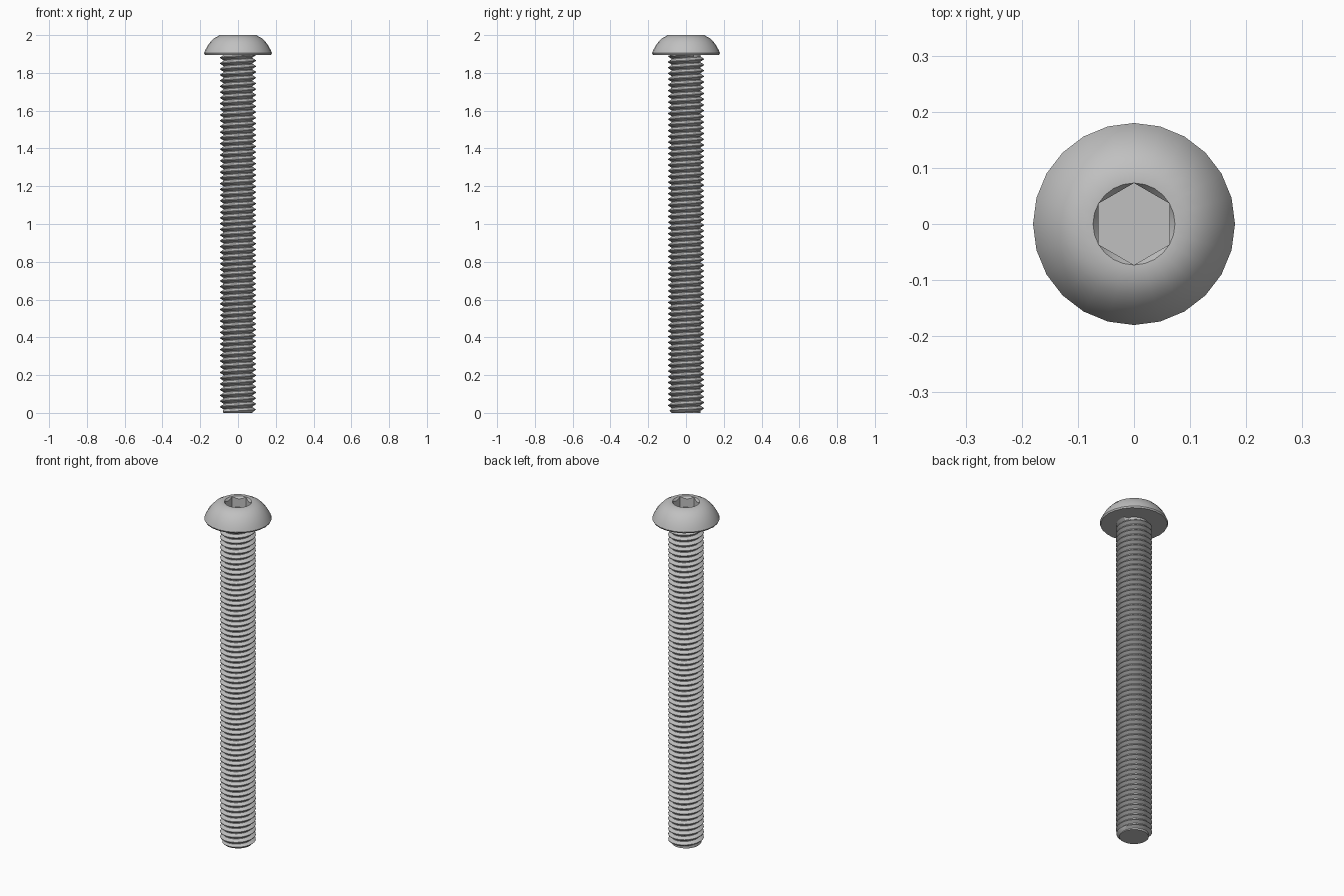
import bpy
import bmesh
from math import cos, sin, pi, radians

if "Cube" in bpy.data.objects:
    bpy.data.objects.remove(bpy.data.objects["Cube"], do_unlink=True)

SIDES = 24
HEAD_BASE = 1.896
MAJOR, MINOR, PITCH = 0.095, 0.077, 0.0303

steel = bpy.data.materials.new("steel grey")
steel.use_nodes = True
colour = (0.53, 0.53, 0.53, 1)
steel.diffuse_color = colour
steel.node_tree.nodes["Principled BSDF"].inputs["Base Color"].default_value = colour


def finish(bm, name, angle):
    """Weld, orient and shade a mesh, then place it in the scene."""
    bmesh.ops.remove_doubles(bm, verts=bm.verts[:], dist=0.0001)
    bmesh.ops.recalc_face_normals(bm, faces=bm.faces[:])
    mesh = bpy.data.meshes.new(name)
    bm.to_mesh(mesh)
    bm.free()
    mesh.materials.append(steel)
    obj = bpy.data.objects.new(name, mesh)
    bpy.context.collection.objects.link(obj)
    bpy.ops.object.select_all(action="DESELECT")
    obj.select_set(True)
    bpy.context.view_layer.objects.active = obj
    bpy.ops.object.shade_smooth_by_angle(angle=radians(angle))


def polar(bm, r, a, z):
    return bm.verts.new((r * cos(a), r * sin(a), z))


# Button head: underside, dome, flat top, countersink and hex socket in one skin
SOCKET_R, SOCKET_FLOOR = 0.073, 1.938
dome = [(0.176, HEAD_BASE), (0.18, 1.904), (0.173, 1.921), (0.162, 1.942),
        (0.147, 1.963), (0.127, 1.983), (0.096, 2.0), (SOCKET_R, 2.0)]


def hex_radius(a):
    """Distance from the axis to the hexagon, with corners on the y axis."""
    offset = (a - pi / 2) % (pi / 3) - pi / 6
    return SOCKET_R * cos(pi / 6) / cos(offset)


bm = bmesh.new()
angles = [2 * pi * i / SIDES for i in range(SIDES)]
rings = [[polar(bm, r, a, z) for a in angles] for r, z in dome]
rings.append([polar(bm, hex_radius(a), a, 1.9995 - (SOCKET_R - hex_radius(a)) * 1.3)
              for a in angles])
rings.append([polar(bm, hex_radius(a), a, SOCKET_FLOOR) for a in angles])
for low, high in zip(rings, rings[1:]):
    for i in range(SIDES):
        j = (i + 1) % SIDES
        bm.faces.new((low[i], low[j], high[j], high[i]))
bm.faces.new(rings[0])
bm.faces.new(rings[-1])
finish(bm, "button_head", 30)

# Threaded shank: a right-handed helical ridge clipped at both ends
tooth = [(0.0, MINOR), (0.12, MINOR), (0.5, MAJOR), (0.62, MAJOR)]
turns = int(HEAD_BASE / PITCH) + 3
bm = bmesh.new()
columns = []
for i in range(SIDES + 1):
    a = 2 * pi * i / SIDES
    column = []
    for turn in range(-2, turns):
        for step, r in tooth:
            z = (turn + step + i / SIDES) * PITCH
            z = min(max(z, 0), HEAD_BASE)
            r = MINOR if z == HEAD_BASE else min(r, MINOR + z)
            column.append(polar(bm, r, a, z))
    columns.append(column)
for left, right in zip(columns, columns[1:]):
    for k in range(len(left) - 1):
        bm.faces.new((left[k], right[k], right[k + 1], left[k + 1]))
bmesh.ops.remove_doubles(bm, verts=bm.verts[:], dist=0.0001)
# Flat end of the shank
end_ring = [polar(bm, MINOR, a, 0) for a in angles]
bm.faces.new(end_ring)
finish(bm, "threaded_shank", 30)
